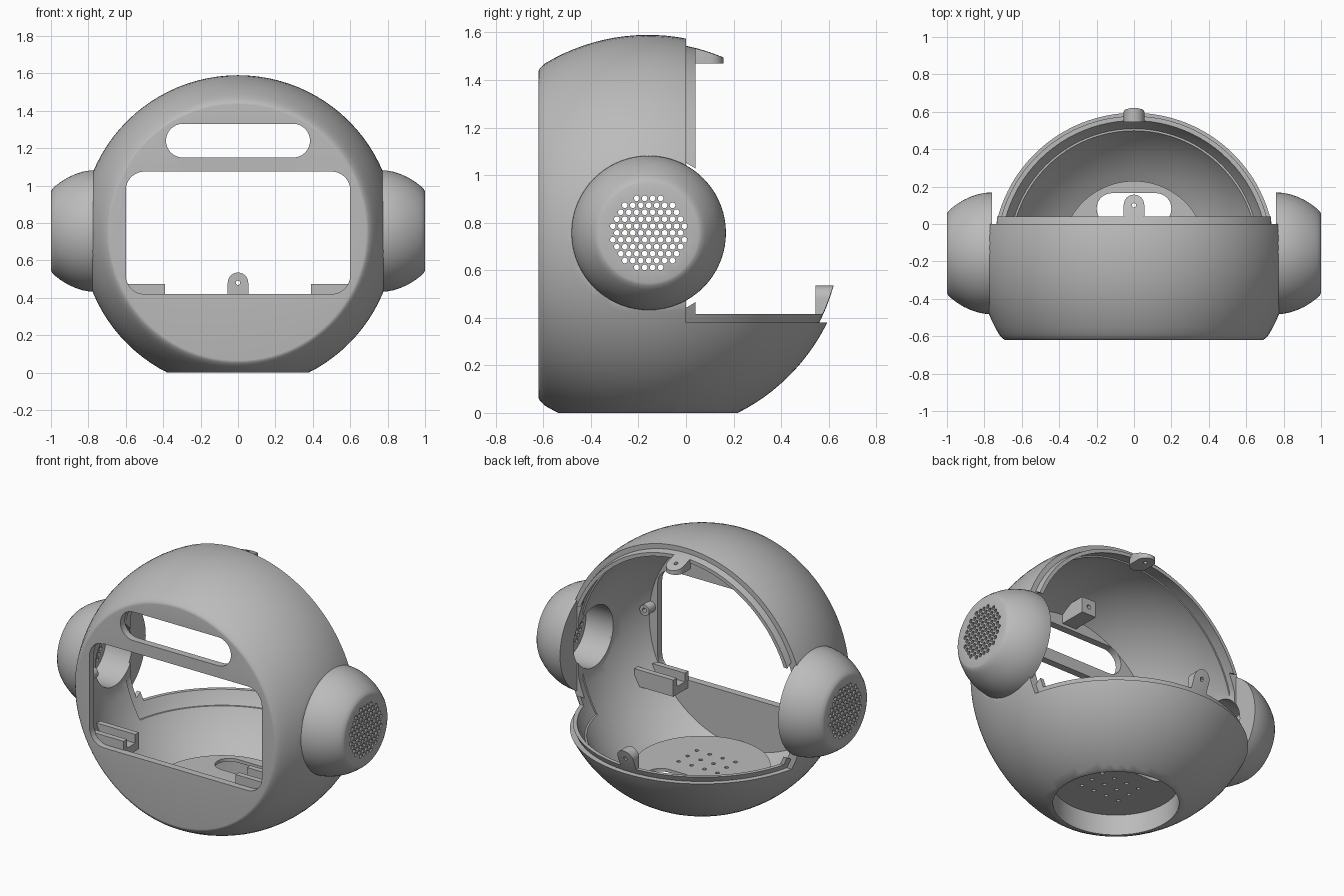
import bpy, bmesh, math
from mathutils import Vector, Matrix

if "Cube" in bpy.data.objects:
    bpy.data.objects.remove(bpy.data.objects["Cube"], do_unlink=True)

CENTRE = Vector((0, -0.16, 0.75))
OUTER, LIP, LIP_INNER, INNER = 0.84, 0.81, 0.788, 0.779

grey = bpy.data.materials.new("plain grey")
grey.use_nodes = True
grey.diffuse_color = (0.5, 0.5, 0.5, 1)
grey.node_tree.nodes["Principled BSDF"].inputs["Base Color"].default_value = (0.5, 0.5, 0.5, 1)


def make(name, bm):
    bmesh.ops.recalc_face_normals(bm, faces=bm.faces)
    mesh = bpy.data.meshes.new(name)
    bm.to_mesh(mesh)
    bm.free()
    ob = bpy.data.objects.new(name, mesh)
    bpy.context.collection.objects.link(ob)
    mesh.materials.append(grey)
    return ob


def activate(ob):
    bpy.ops.object.select_all(action="DESELECT")
    ob.select_set(True)
    bpy.context.view_layer.objects.active = ob


def boolean(ob, tool, operation="DIFFERENCE"):
    mod = ob.modifiers.new("cut", "BOOLEAN")
    mod.operation, mod.solver, mod.object = operation, "EXACT", tool
    activate(ob)
    bpy.ops.object.modifier_apply(modifier=mod.name)
    bpy.data.objects.remove(tool, do_unlink=True)


def slice_off(bm, co, normal):
    """Remove everything on the normal side of a plane and cap the opening."""
    res = bmesh.ops.bisect_plane(bm, geom=bm.verts[:] + bm.edges[:] + bm.faces[:],
                                 plane_co=co, plane_no=normal, clear_outer=True)
    edges = [e for e in res["geom_cut"] if isinstance(e, bmesh.types.BMEdge)]
    bmesh.ops.contextual_create(bm, geom=edges)


def flatten_sides(bm, x):
    for s in (1, -1):
        slice_off(bm, (x * s, 0, 0), (s, 0, 0))


def ball(radius):
    bm = bmesh.new()
    bmesh.ops.create_uvsphere(bm, u_segments=96, v_segments=48, radius=radius,
                              matrix=Matrix.Translation(CENTRE))
    return bm


def box(name, lo, hi):
    lo, hi = Vector(lo), Vector(hi)
    bm = bmesh.new()
    bmesh.ops.create_cube(bm, size=1, matrix=Matrix.Translation((lo + hi) / 2)
                          @ Matrix.Diagonal((*(hi - lo), 1)))
    return make(name, bm)


def rods(name, points, radius, length, axis, sides=12):
    """Cylinders centred on the points, all along one axis."""
    turn = Vector((0, 0, 1)).rotation_difference(Vector(axis)).to_matrix().to_4x4()
    bm = bmesh.new()
    for p in points:
        bmesh.ops.create_cone(bm, cap_ends=True, segments=sides, radius1=radius, radius2=radius,
                              depth=length, matrix=Matrix.Translation(p) @ turn)
    return make(name, bm)


def rounded(name, u0, u1, v0, v1, r, lo, hi, upright=True):
    """Rounded rectangle prism; upright runs along y, otherwise along z."""
    bm = bmesh.new()
    corners = [(u1 - r, v1 - r), (u0 + r, v1 - r), (u0 + r, v0 + r), (u1 - r, v0 + r)]
    for k, (u, v) in enumerate(corners):
        for i in range(9):
            a = math.pi / 2 * (k + i / 8)
            pu, pv = u + r * math.cos(a), v + r * math.sin(a)
            bm.verts.new((pu, lo, pv) if upright else (pu, pv, lo))
    face = bm.faces.new(bm.verts[:])
    new = bmesh.ops.extrude_face_region(bm, geom=[face])["geom"]
    shift = (0, hi - lo, 0) if upright else (0, 0, hi - lo)
    bmesh.ops.translate(bm, vec=shift, verts=[v for v in new if isinstance(v, bmesh.types.BMVert)])
    return make(name, bm)


def lathe(profile, axis, steps=96, closed=False):
    """Spin (along, radius) pairs about the x or y axis through the origin."""
    along = Vector(axis)
    bm = bmesh.new()
    vs = [bm.verts.new(along * a + Vector((0, 0, r))) for a, r in profile]
    es = [bm.edges.new(p) for p in zip(vs, vs[1:])]
    if closed:
        es.append(bm.edges.new((vs[-1], vs[0])))
    bmesh.ops.spin(bm, geom=vs + es, cent=(0, 0, 0), axis=along, angle=2 * math.pi,
                   steps=steps, use_duplicate=False)
    bmesh.ops.remove_doubles(bm, verts=bm.verts, dist=1e-5)
    return bm


# Round shell with a narrow softened rim, flat front, flat sides and flat base
profile = [(-0.46, 0), (-0.46, 0.685), (-0.459, 0.692), (-0.453, 0.701), (-0.444, 0.71)]
start = math.acos(-0.432 / OUTER)
profile += [(OUTER * math.cos(start * (1 - i / 40)), OUTER * math.sin(start * (1 - i / 40)))
            for i in range(41)]
bm = lathe(profile, (0, 1, 0))
bmesh.ops.translate(bm, vec=CENTRE, verts=bm.verts)
flatten_sides(bm, 0.778)
slice_off(bm, (0, 0, 0), (0, 0, -1))
shell = make("helmet_shell", bm)

# Hollow interior with a flat front wall and a raised round floor
bm = ball(INNER)
flatten_sides(bm, 0.75)
slice_off(bm, (0, -0.575, 0), (0, -1, 0))
cavity = make("cavity", bm)
boolean(cavity, rods("floor_drum", [(0, -0.16, 0)], 0.39, 0.3, (0, 0, 1), 96))
boolean(shell, cavity)

# Shallow rebate inside the back edge, then the open back
bm = ball(LIP_INNER)
flatten_sides(bm, 0.75)
slice_off(bm, (0, -0.045, 0), (0, -1, 0))
slice_off(bm, (0, 0, 0.335), (0, 0, -1))
boolean(shell, make("rebate", bm))
boolean(shell, box("back_opening", (-1, 0, 0.38), (1, 1, 2)))

# Base recess, windows, floor vents and ear bores
boolean(shell, rods("base_recess", [(0, -0.16, 0)], 0.36, 0.26, (0, 0, 1), 64))
boolean(shell, rounded("face_window", -0.6, 0.6, 0.42, 1.075, 0.1, -0.8, -0.5))
boolean(shell, rounded("brow_slot", -0.385, 0.385, 1.15, 1.33, 0.0899, -0.8, -0.45))
boolean(shell, rounded("floor_slot", -0.2, 0.2, 0, 0.165, 0.0824, 0.05, 0.25, upright=False))
vents = [(0.09 * (i - 1.5), -0.3 + 0.09 * j, 0.14) for i in range(4) for j in range(3)]
boolean(shell, rods("floor_vents", vents, 0.012, 0.1, (0, 0, 1)))
ear_y, ear_z = -0.157, 0.757
boolean(shell, rods("ear_bores", [(s * 0.75, ear_y, ear_z) for s in (1, -1)], 0.19, 0.2, (1, 0, 0), 64))

# Stepped lip around the back opening, interrupted at the ears
bm = ball(LIP)
slice_off(bm, (0, -0.005, 0), (0, -1, 0))
slice_off(bm, (0, 0, 0.375), (0, 0, -1))
lip = make("back_lip", bm)
boolean(lip, make("lip_inside", ball(LIP_INNER)))
boolean(lip, box("lip_trim", (-1, 0.04, 0.415), (1, 1, 2)))
boolean(lip, rods("lip_gap", [(0, ear_y, 0.747)], 0.343, 2.2, (1, 0, 0), 64))

# Screw tabs on the lip, top and bottom
top_tab = rounded("top_tab", -0.055, 0.055, -0.01, 0.157, 0.0549, 1.47, 1.7, upright=False)
boolean(top_tab, make("tab_limit", ball(LIP)), "INTERSECT")
boolean(top_tab, rods("tab_hole", [(0, 0.1, 1.5)], 0.012, 0.3, (0, 0, 1)))
low_tab = rounded("bottom_tab", -0.055, 0.055, 0.34, 0.535, 0.0549, 0.545, 0.8)
boolean(low_tab, make("tab_limit", ball(LIP)), "INTERSECT")
boolean(low_tab, rods("tab_hole", [(0, 0.6, 0.48)], 0.012, 0.3, (0, 1, 0)))
parts = [shell, lip, top_tab, low_tab]

# Speaker ears with a honeycomb grille
ear_profile = [(0.76, 0.19), (0.76, 0.325), (0.79, 0.324), (0.83, 0.317), (0.87, 0.304),
               (0.91, 0.286), (0.95, 0.261), (0.98, 0.238), (0.995, 0.222), (1, 0.21),
               (1, 0), (0.94, 0), (0.94, 0.19)]
pitch = 0.0335
grid = []
for row in range(-5, 6):
    for col in range(-6, 7):
        y, z = pitch * (col + 0.5 * (row % 2)), pitch * 0.866 * row
        if math.hypot(y, z) < 0.157:
            grid.append((y, z))
for s, side in ((1, "left"), (-1, "right")):
    bm = lathe([(a * s, r) for a, r in ear_profile], (1, 0, 0), 72, True)
    bmesh.ops.translate(bm, vec=(0, ear_y, ear_z), verts=bm.verts)
    ear = make(side + "_ear", bm)
    holes = [(s * 0.97, ear_y + y, ear_z + z) for y, z in grid]
    boolean(ear, rods("grille_holes", holes, 0.0122, 0.12, (1, 0, 0), 10))
    parts.append(ear)

    # Channel rail behind the lower window corner, kept inside the shell
    x0, x1 = sorted((0.39 * s, 0.66 * s))
    rail = box(side + "_rail", (x0, -0.58, 0.37), (x1, -0.43, 0.475))
    boolean(rail, box("rail_groove", (x0 - 0.1, -0.545, 0.42), (x1 + 0.1, -0.465, 0.6)))
    boolean(rail, make("rail_limit", ball(0.795)), "INTERSECT")
    parts.append(rail)

    # Mounting peg beside the window
    peg = rods(side + "_peg", [(s * 0.647, -0.545, 0.815)], 0.033, 0.07, (0, 1, 0), 24)
    boolean(peg, rods("peg_hole", [(s * 0.647, -0.51, 0.815)], 0.014, 0.08, (0, 1, 0)))
    parts.append(peg)

# Mounting block under the crown
block = box("crown_block", (-0.05, -0.58, 1.35), (0.05, -0.4, 1.45))
boolean(block, rods("block_hole", [(0, -0.4, 1.4)], 0.014, 0.1, (0, 1, 0)))
parts.append(block)

for ob in parts:
    activate(ob)
    bpy.ops.object.shade_smooth_by_angle(angle=math.radians(30))
